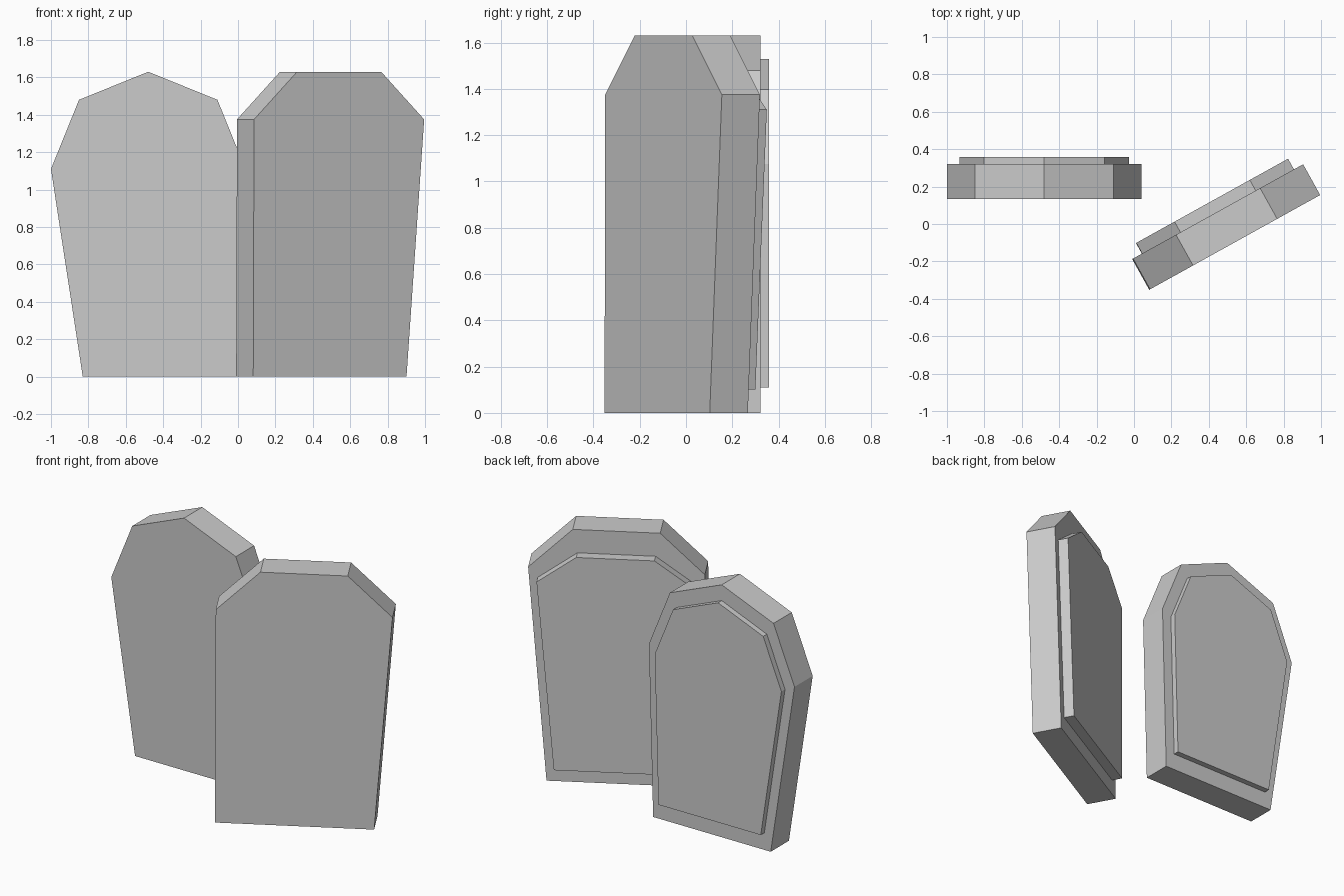
import bpy
import bmesh
import math
from mathutils import Matrix

cube = bpy.data.objects.get("Cube")
if cube:
    bpy.data.objects.remove(cube, do_unlink=True)

# One plain stone colour
stone = bpy.data.materials.new("stone_grey")
stone.use_nodes = True
colour = (0.6, 0.6, 0.6, 1)
stone.diffuse_color = colour
stone.node_tree.nodes["Principled BSDF"].inputs["Base Color"].default_value = colour


def slab(name, outline, y_front, y_back, place):
    """Extrude an (x, z) outline from y_front to y_back, then place it."""
    bm = bmesh.new()
    face = bm.faces.new([bm.verts.new((x, y_front, z)) for x, z in outline])
    out = bmesh.ops.extrude_face_region(bm, geom=[face], use_keep_orig=True)
    moved = [v for v in out["geom"] if isinstance(v, bmesh.types.BMVert)]
    bmesh.ops.translate(bm, verts=moved, vec=(0, y_back - y_front, 0))
    bmesh.ops.recalc_face_normals(bm, faces=bm.faces)
    mesh = bpy.data.meshes.new(name)
    bm.to_mesh(mesh)
    bm.free()
    mesh.materials.append(stone)
    obj = bpy.data.objects.new(name, mesh)
    obj.matrix_world = place
    bpy.context.collection.objects.link(obj)
    return obj


# Pointed headstone, with a scaled copy of its outline raised on the back
pointed = [(-0.35, 0), (0.49, 0), (0.52, 1.11), (0.37, 1.48),
           (0, 1.63), (-0.37, 1.48), (-0.52, 1.11)]
panel = [(x * 0.87, 0.11 + z * 0.87) for x, z in pointed]
place = Matrix.Translation((-0.48, 0.228, 0))
slab("pointed_headstone", pointed, -0.093, 0.093, place)
slab("pointed_back_panel", panel, 0.08, 0.13, place)

# Flat-topped headstone, turned towards the other one
flat = [(-0.525, 0), (0.412, 0), (0.52, 1.375),
        (0.257, 1.63), (-0.257, 1.63), (-0.52, 1.375)]
panel = [(-0.466, 0.1), (0.362, 0.1), (0.464, 1.31),
         (0.23, 1.48), (-0.23, 1.48), (-0.464, 1.31)]
place = Matrix.Translation((0.495, -0.015, 0)) @ Matrix.Rotation(math.radians(29), 4, "Z")
slab("flat_headstone", flat, -0.094, 0.094, place)
slab("flat_back_panel", panel, 0.08, 0.159, place)
